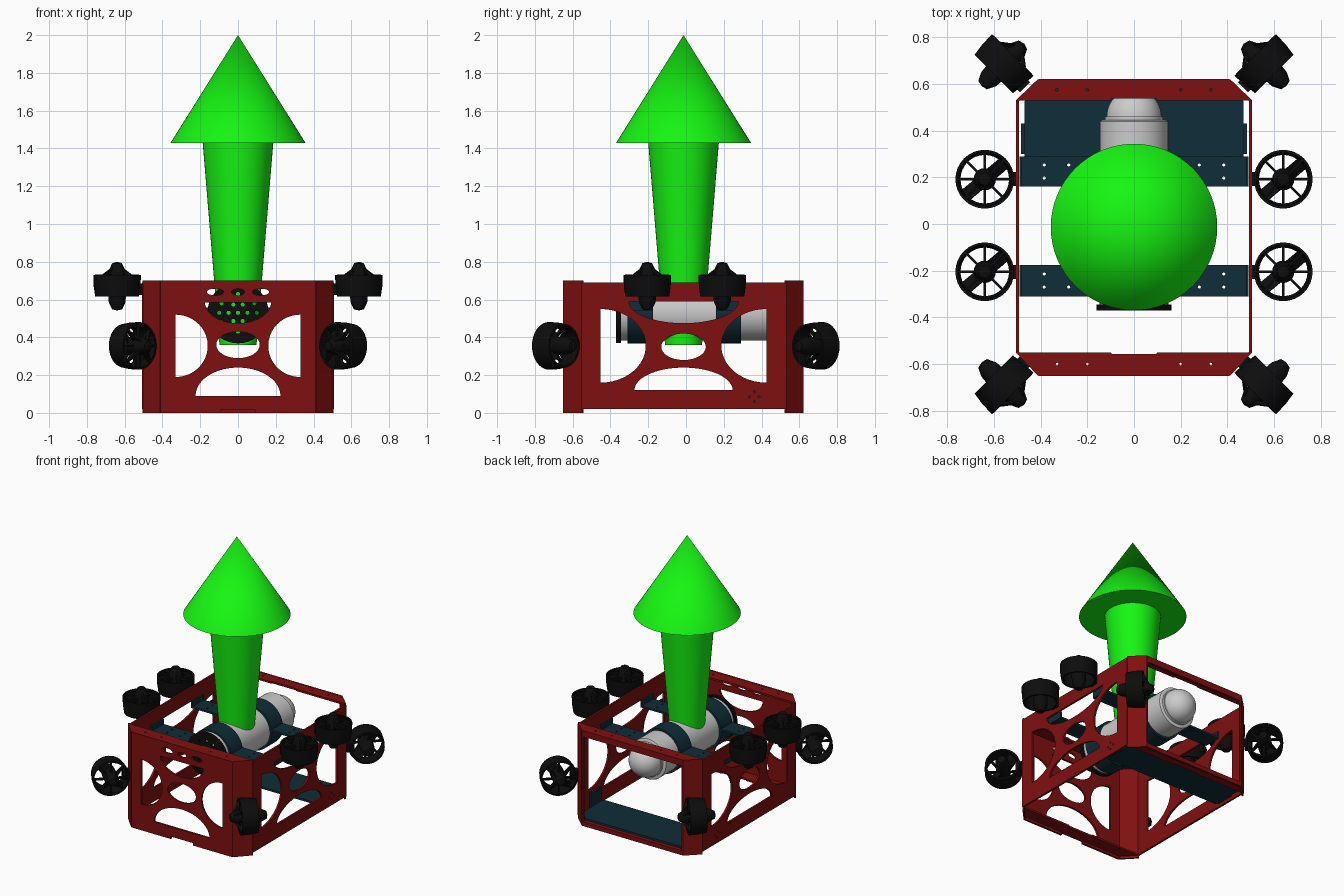
import bpy, bmesh
from math import pi, cos, sin, atan2, hypot
from mathutils import Matrix, Vector

if "Cube" in bpy.data.objects:
    bpy.data.objects.remove(bpy.data.objects["Cube"])

T = Matrix.Translation
def R(deg, axis): return Matrix.Rotation(deg * pi / 180, 4, axis)
FRONT = R(90, 'X')               # local (u, v) -> (x, z)
SIDE = R(90, 'Z') @ R(90, 'X')   # local (u, v) -> (y, z)
ALONG_Y = R(-90, 'X')            # local z -> +y
CY = -0.013                      # centre of the frame in y

def material(name, c):
    m = bpy.data.materials.new(name)
    m.diffuse_color = (*c, 1)
    m.use_nodes = True
    m.node_tree.nodes["Principled BSDF"].inputs["Base Color"].default_value = m.diffuse_color
    return m
RED = material("red", (0.215, 0.005, 0.005))
NAVY = material("navy", (0.005, 0.026, 0.04))
BLACK = material("black", (0.004, 0.004, 0.004))
GREEN = material("green", (0.008, 0.92, 0.006))

def add(name, mesh, matrix, mat=None, smooth=True):
    o = bpy.data.objects.new(name, mesh)
    bpy.context.collection.objects.link(o)
    o.matrix_world = matrix
    if mat and not mesh.materials:
        mesh.materials.append(mat)
    if smooth:
        bpy.context.view_layer.objects.active = o
        bpy.ops.object.select_all(action='DESELECT')
        o.select_set(True)
        bpy.ops.object.shade_smooth_by_angle(angle=0.6)
    return o

def plate(name, outlines, thick, matrix, mat):
    """Flat sheet: first outline is the rim, the others are holes."""
    cu = bpy.data.curves.new(name, 'CURVE')
    cu.dimensions, cu.fill_mode, cu.extrude = '2D', 'BOTH', thick / 2
    for pts in outlines:
        s = cu.splines.new('POLY')
        s.points.add(len(pts) - 1)
        for p, q in zip(s.points, pts):
            p.co = (q[0], q[1], 0, 1)
        s.use_cyclic_u = True
    tmp = bpy.data.objects.new(name + "_curve", cu)
    bpy.context.collection.objects.link(tmp)
    dg = bpy.context.evaluated_depsgraph_get()
    me = bpy.data.meshes.new_from_object(tmp.evaluated_get(dg))
    bpy.data.objects.remove(tmp)
    return add(name, me, matrix, mat)

def rect(x0, x1, y0, y1): return [(x0, y0), (x1, y0), (x1, y1), (x0, y1)]
def oval(cx, cy, rx, ry, n=32, a0=0, a1=2 * pi):
    full = a1 - a0 > 6
    return [(cx + rx * cos(a0 + (a1 - a0) * i / (n if full else n - 1)),
             cy + ry * sin(a0 + (a1 - a0) * i / (n if full else n - 1))) for i in range(n)]
def half(cx, cy, rx, ry, start): return oval(cx, cy, rx, ry, 24, start, start + pi)

def lathe_mesh(bm, prof, n=40, closed=False):
    rings = [[bm.verts.new((r * cos(2 * pi * i / n), r * sin(2 * pi * i / n), z)) for i in range(n)]
             for r, z in prof]
    pairs = list(zip(rings, rings[1:])) + ([(rings[-1], rings[0])] if closed else [])
    for a, b in pairs:
        for i in range(n):
            j = (i + 1) % n
            bm.faces.new((a[i], a[j], b[j], b[i]))

def box_mesh(bm, matrix, size):
    bmesh.ops.create_cube(bm, size=1, matrix=matrix @ Matrix.Diagonal((*size, 1)))

def finish(bm, name):
    bmesh.ops.remove_doubles(bm, verts=bm.verts, dist=1e-5)
    bmesh.ops.recalc_face_normals(bm, faces=bm.faces)
    me = bpy.data.meshes.new(name)
    bm.to_mesh(me)
    bm.free()
    return me

def lathe(name, prof, matrix, mat=None, n=40, closed=False):
    bm = bmesh.new()
    lathe_mesh(bm, prof, n, closed)
    return add(name, finish(bm, name), matrix, mat)

def box(name, loc, size, mat, rot=Matrix()):
    bm = bmesh.new()
    box_mesh(bm, Matrix(), size)
    return add(name, finish(bm, name), T(loc) @ rot, mat, False)

# Side panels with X-shaped cut-outs
for s, n in ((-1, "left"), (1, "right")):
    holes = [half(-0.44, 0.355, 0.24, 0.195, -pi / 2), half(0.44, 0.355, 0.24, 0.195, pi / 2),
             half(0, 0.12, 0.26, 0.12, 0), half(0, 0.59, 0.29, 0.115, pi), oval(0, 0.35, 0.118, 0.07)]
    holes += [oval(0.375 + 0.025 * cos(k * pi / 2), 0.085 + 0.025 * sin(k * pi / 2), 0.006, 0.006, 8)
              for k in range(4)]
    plate(n + "_side_panel", [rect(-0.54, 0.545, 0.02, 0.69)] + holes, 0.014,
          T((s * 0.5, CY, 0)) @ SIDE, RED)

# Front panel with cut-outs, and open back frame
plate("front_panel", [
    [(-0.41, 0), (-0.09, 0), (-0.09, 0.018), (0.09, 0.018), (0.09, 0), (0.41, 0), (0.41, 0.7), (-0.41, 0.7)],
    half(-0.33, 0.355, 0.17, 0.165, -pi / 2), half(0.33, 0.355, 0.17, 0.165, pi / 2),
    half(0, 0.09, 0.225, 0.15, 0), half(0, 0.585, 0.175, 0.11, pi), oval(0, 0.36, 0.115, 0.07),
    oval(0, 0.64, 0.035, 0.018, 16), oval(-0.12, 0.64, 0.045, 0.018, 16), oval(0.12, 0.64, 0.045, 0.018, 16)],
    0.014, T((0, -0.645, 0)) @ FRONT, RED)
plate("back_frame", [rect(-0.41, 0.41, 0, 0.7), rect(-0.4, 0.4, 0.022, 0.655)], 0.014,
      T((0, 0.614, 0)) @ FRONT, RED)

# Chamfered corner posts and top/bottom flanges
for s, y_in, y_out, n in ((-1, -0.55, -0.651, "front"), (1, 0.53, 0.621, "back")):
    w = hypot(0.095, y_out - y_in)
    for t in (-1, 1):
        ang = atan2(y_out - y_in, -0.095 * t)
        box(n + "_corner_post", (t * 0.455, (y_in + y_out) / 2 - s * 0.004, 0.35), (w, 0.012, 0.7), RED,
            Matrix.Rotation(ang, 4, 'Z'))
    for z in (0.025, 0.692):
        yi = y_in + s * 0.008
        plate(n + "_flange", [[(-0.503, y_in), (-0.1, y_in), (-0.095, yi), (0.095, yi), (0.1, y_in),
              (0.503, y_in), (0.41, y_out), (-0.41, y_out)]]
              + [oval(x, (y_in + y_out) / 2, 0.006, 0.006, 8) for x in (-0.33, -0.2, 0.2, 0.33)],
              0.014, T((0, 0, z)), RED)

# Rear floor plate with upturned tabs
plate("floor_plate", [[(-0.47, 0.285), (0.47, 0.285), (0.47, 0.525), (0.4, 0.595), (-0.4, 0.595),
                       (-0.47, 0.525)]], 0.014, T((0, 0, 0.04)), NAVY)
for s in (-1, 1):
    box("floor_tab", (s * 0.477, 0.365, 0.09), (0.014, 0.13, 0.11), NAVY)

# Pressure hull: hollow tube, stepped dome, vented front cap
hull = T((0, 0, 0.53)) @ ALONG_Y
lathe("hull_tube", [(0.138, -0.355), (0.147, -0.355), (0.147, 0.44), (0.138, 0.445), (0.125, 0.445)], hull)
lathe("hull_dome", [(0.125, 0.445), (0.125, 0.46), (0.118, 0.46)]
      + [(0.118 * cos(a * pi / 20), 0.46 + 0.118 * sin(a * pi / 20)) for a in range(1, 11)], hull)
lathe("cap_rim", [(0.14, -0.37), (0.16, -0.37), (0.16, -0.345), (0.14, -0.345)], hull, BLACK, closed=True)
vents = [oval(r * cos(2 * pi * i / k), r * sin(2 * pi * i / k), 0.011, 0.011, 12)
         for r, k in ((0, 1), (0.05, 6), (0.1, 12)) for i in range(k)]
plate("vented_cap", [oval(0, 0, 0.145, 0.145, 40)] + vents, 0.012, T((0, -0.36, 0.53)) @ FRONT, BLACK)

# Hull clamps: ring plus drilled cross strips to the side panels
for y0, y1, n in ((-0.31, -0.175, "front"), (0.16, 0.29, "rear")):
    lathe(n + "_clamp_ring", [(0.146, y0), (0.162, y0), (0.162, y1), (0.146, y1)], hull, NAVY, closed=True)
    for s in (-1, 1):
        yc = (y0 + y1) / 2
        a, b = sorted((s * 0.15, s * 0.49))
        plate(n + "_clamp_strip", [rect(a, b, y0, y1)] + [oval(s * x, yc + d, 0.007, 0.007, 10)
              for x in (0.28, 0.385) for d in (-0.028, 0.028)], 0.014, T((0, 0, 0.55)), NAVY)
        box(n + "_clamp_tab", (s * 0.486, yc, 0.57), (0.012, y1 - y0, 0.05), NAVY)

# Thruster: duct, pointed hub, spokes and propeller blades
bm = bmesh.new()
lathe_mesh(bm, [(0.126, 0.06), (0.124, 0.0), (0.116, -0.055), (0.104, -0.055), (0.109, 0.0), (0.115, 0.06)],
           32, True)
lathe_mesh(bm, [(0, -0.128), (0.026, -0.122), (0.044, -0.085), (0.048, -0.04), (0.048, 0.04), (0.044, 0.085),
                (0.026, 0.122), (0, 0.13)], 20)
for i in range(8):
    box_mesh(bm, R(45 * i, 'Z') @ T((0.077, 0, 0.052)), (0.08, 0.011, 0.02))
    if i % 2:
        box_mesh(bm, R(45 * i, 'Z') @ T((0.066, 0, 0.075)) @ R(28, 'Y'), (0.075, 0.011, 0.016))
for i in range(2):
    box_mesh(bm, R(180 * i + 40, 'Z') @ T((0.07, 0, 0)) @ R(35, 'X'), (0.07, 0.065, 0.006))
thruster = finish(bm, "thruster")

for sx in (-1, 1):
    for y in (-0.205, 0.192):
        add("vertical_thruster", thruster, T((sx * 0.64, y, 0.67)), BLACK)
        box("vertical_thruster_mount", (sx * 0.514, y, 0.655), (0.03, 0.06, 0.06), BLACK)
    for sy in (-1, 1):
        c = Vector((sx * 0.563, sy * 0.683 - 0.001, 0.355))
        turn = Matrix.Rotation(atan2(sy, -sx), 4, 'Z')
        add("corner_thruster", thruster, T(c) @ turn @ R(90, 'Y'), BLACK)
        box("corner_thruster_mount", c - Vector((sx, sy, 0)) * 0.078, (0.06, 0.05, 0.06), BLACK, turn)

# Big upward arrow
lathe("arrow_shaft", [(0, 0.36), (0.098, 0.36), (0.187, 1.43)], T((0, CY, 0)), GREEN, 48)
lathe("arrow_head", [(0, 1.43), (0.357, 1.43), (0, 2.0)], T((0, CY, 0)), GREEN, 64)
